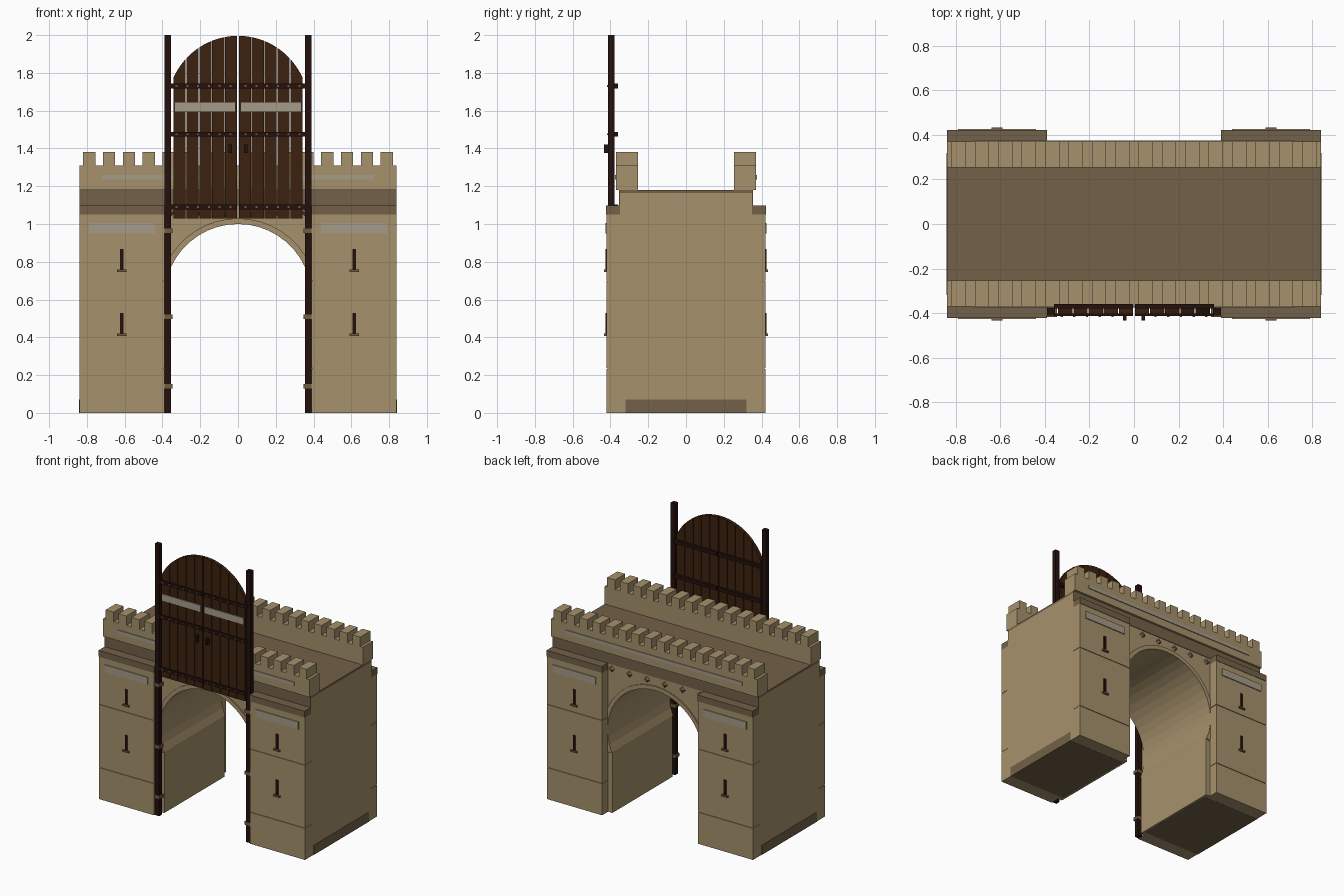
import bpy, bmesh, math

cube = bpy.data.objects.get("Cube")
if cube:
    bpy.data.objects.remove(cube, do_unlink=True)


def material(name, rgb):
    m = bpy.data.materials.new(name)
    m.use_nodes = True
    m.diffuse_color = (*rgb, 1)
    m.node_tree.nodes["Principled BSDF"].inputs["Base Color"].default_value = (*rgb, 1)
    return m


STONE = material("sandstone", (0.38, 0.285, 0.148))
DARK = material("dark stone", (0.171, 0.119, 0.065))
PALE = material("pale stone", (0.376, 0.328, 0.242))
WOOD = material("brown wood", (0.045, 0.0152, 0.0044))
IRON = material("black iron", (0.0168, 0.0055, 0.004))
BRONZE = material("bronze", (0.16, 0.105, 0.05))


def finish(name, bm, mat):
    bmesh.ops.recalc_face_normals(bm, faces=bm.faces)
    mesh = bpy.data.meshes.new(name)
    bm.to_mesh(mesh)
    bm.free()
    mesh.materials.append(mat)
    ob = bpy.data.objects.new(name, mesh)
    bpy.context.collection.objects.link(ob)
    return ob


def boxes(name, mat, spans):
    """One object made of boxes, each given as (x0, x1, y0, y1, z0, z1)."""
    bm = bmesh.new()
    for x0, x1, y0, y1, z0, z1 in spans:
        for v in bmesh.ops.create_cube(bm, size=1)["verts"]:
            v.co = (x1 if v.co.x > 0 else x0, y1 if v.co.y > 0 else y0, z1 if v.co.z > 0 else z0)
    return finish(name, bm, mat)


def four(x0, x1, y0, y1, z0, z1):
    """The same box mirrored to both sides, front and back."""
    return [(*sorted((s * x0, s * x1)), *sorted((t * y0, t * y1)), z0, z1)
            for s in (-1, 1) for t in (-1, 1)]


def both(x0, x1, y0, y1, z0, z1):
    """The same box mirrored left and right."""
    return [(*sorted((s * x0, s * x1)), y0, y1, z0, z1) for s in (-1, 1)]


def prisms(name, mat, outlines):
    """One object from (points in xz, y0, y1) outlines."""
    bm = bmesh.new()
    for pts, y0, y1 in outlines:
        face = bm.faces.new([bm.verts.new((x, y0, z)) for x, z in pts])
        out = bmesh.ops.extrude_face_region(bm, geom=[face])["geom"]
        for v in out:
            if isinstance(v, bmesh.types.BMVert):
                v.co.y = y1
    return finish(name, bm, mat)


# Horseshoe arch shared by the wall and its moulding
ARCH_R, ARCH_Z, JAMB = 0.39, 0.61, 0.355
drop = math.acos(JAMB / ARCH_R)


def arc(r, n=28):
    a0, a1 = -drop, math.pi + drop
    return [(r * math.cos(a0 + (a1 - a0) * i / n), ARCH_Z + r * math.sin(a0 + (a1 - a0) * i / n))
            for i in range(n + 1)]


# Gatehouse wall with the tunnel
W = 0.84
outline = [(-W, 0), (-W, 1.165), (W, 1.165), (W, 0), (JAMB, 0)] + arc(ARCH_R) + [(-JAMB, 0)]
prisms("gatehouse_wall", STONE, [(outline, -0.35, 0.35)])
ring = arc(ARCH_R) + arc(ARCH_R + 0.03)[::-1]
prisms("arch_moulding", STONE, [(ring, -0.358, -0.345), (ring, 0.345, 0.358)])

# Piers in three courses over a slightly recessed core
PIER = 0.39
boxes("pier_core", STONE, four(PIER + 0.004, W - 0.002, 0.345, 0.415, 0.002, 1.05))
courses = []
for z0, z1 in ((0, 0.232), (0.237, 0.697), (0.702, 1.05)):
    courses += four(PIER, W, 0.35, 0.42, z0, z1)
boxes("pier_courses", STONE, courses)
boxes("pier_caps", DARK, four(PIER, W, 0.35, 0.423, 1.05, 1.097))
boxes("foundation", DARK, both(0.37, W + 0.002, -0.32, 0.32, -0.001, 0.07))

# Walkway, frieze and parapets
boxes("walkway", DARK, [(-W, W, -0.35, 0.35, 1.165, 1.18)])
boxes("frieze", DARK, [(-W, W, -0.354, -0.345, 1.095, 1.18), (-W, W, 0.345, 0.354, 1.095, 1.18)])
PAR_IN, PAR_OUT = 0.253, 0.37
boxes("parapets", STONE, [(-W, W, -PAR_OUT, -PAR_IN, 1.18, 1.31), (-W, W, PAR_IN, PAR_OUT, 1.18, 1.31)])
merlons = []
for i in range(8):
    c = 0.0525 + 0.105 * i
    merlons += four(c - 0.032, c + 0.032, PAR_IN, PAR_OUT, 1.31, 1.38)
boxes("merlons", STONE, merlons)

# Pale panels on parapets and piers
boxes("parapet_panels", PALE, [(-0.72, 0.72, -0.376, -0.365, 1.235, 1.26),
                               (-0.72, 0.72, 0.365, 0.376, 1.235, 1.26)])
boxes("pier_panels", PALE, four(0.44, 0.79, 0.415, 0.427, 0.95, 1.005))

# Arrow slits with sills
slits, sills = [], []
for z in (0.42, 0.758):
    slits += four(0.605, 0.625, 0.415, 0.426, z, z + 0.11)
    sills += four(0.59, 0.64, 0.415, 0.434, z - 0.012, z)
boxes("arrow_slits", IRON, slits)
boxes("slit_sills", BRONZE, sills)

# Diamond bosses above the arch
bm = bmesh.new()
for side in (-1, 1):
    for i in range(6):
        x, z, r = (i - 2.5) * 0.144, 1.06, 0.024
        rim = [bm.verts.new((x + dx * r, side * 0.35, z + dz * r))
               for dx, dz in ((1, 0), (0, 1), (-1, 0), (0, -1))]
        tip = bm.verts.new((x, side * 0.367, z))
        bm.faces.new(rim)
        for k in range(4):
            bm.faces.new((rim[k], rim[(k + 1) % 4], tip))
finish("diamond_bosses", bm, DARK)

# Raised gate: planks cut to a round top
DOOR_W, DOOR_R, DOOR_Z = 0.345, 0.374, 1.622
planks = []
step = (DOOR_W - 0.004) / 5
for s in (-1, 1):
    for i in range(5):
        a = 0.004 + i * step
        b = a + step - 0.004
        xs = [b + (a - b) * k / 6 for k in range(7)]
        pts = [(s * a, 1.03), (s * b, 1.03)]
        pts += [(s * x, DOOR_Z + math.sqrt(DOOR_R ** 2 - x * x)) for x in xs]
        planks.append((pts, -0.405, -0.378))
prisms("gate_planks", WOOD, planks)

# Gate posts, straps, rivets, panels and handles
boxes("gate_posts", IRON, both(0.354, 0.39, -0.412, -0.378, 0, 2.0))
straps, rivets = [], []
for z in (1.09, 1.475, 1.73):
    straps += both(0.005, 0.36, -0.414, -0.403, z - 0.013, z + 0.013)
    straps += both(0.005, 0.36, -0.38, -0.36, z - 0.013, z + 0.013)
    for i in range(6):
        x = 0.04 + 0.057 * i
        rivets += both(x - 0.005, x + 0.005, -0.419, -0.41, z - 0.005, z + 0.005)
boxes("gate_straps", IRON, straps)
boxes("gate_rivets", BRONZE, rivets)
boxes("gate_panels", PALE, both(0.017, 0.333, -0.412, -0.403, 1.595, 1.643))
boxes("gate_handles", IRON, both(0.033, 0.05, -0.434, -0.403, 1.375, 1.42))

# Brackets holding the posts to the piers
brackets = []
for z in (0.14, 0.51, 0.965):
    brackets += both(0.346, 0.394, -0.418, -0.375, z - 0.012, z + 0.012)
boxes("post_brackets", BRONZE, brackets)
